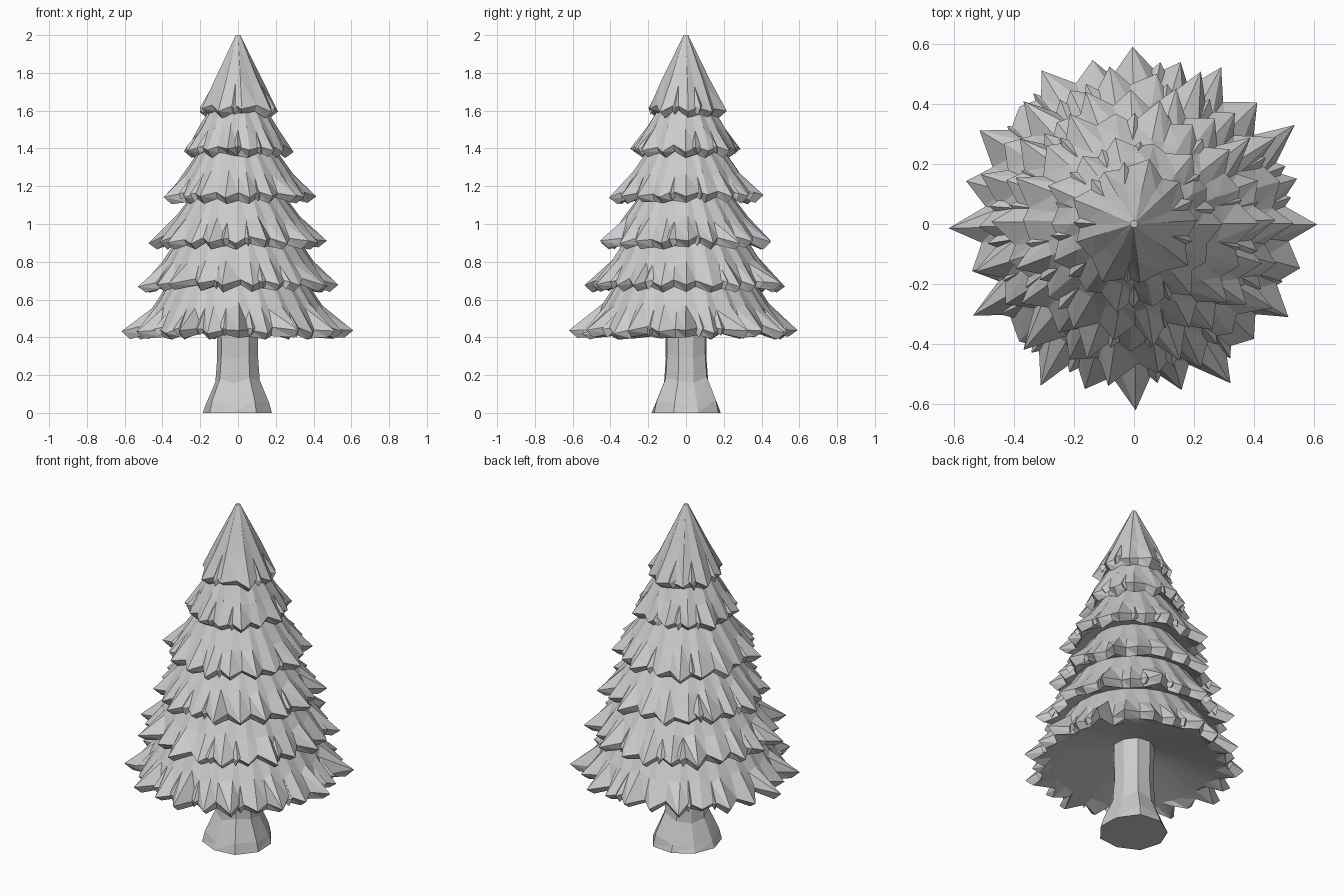
import bpy, bmesh, math, random

if "Cube" in bpy.data.objects:
    bpy.data.objects.remove(bpy.data.objects["Cube"])

random.seed(11)
TAU = 2 * math.pi
rnd = random.uniform


def polar(a, r, z):
    return (r * math.cos(a), r * math.sin(a), z)


def finish(bm, name):
    bmesh.ops.recalc_face_normals(bm, faces=bm.faces)
    me = bpy.data.meshes.new(name)
    bm.to_mesh(me)
    bm.free()
    ob = bpy.data.objects.new(name, me)
    bpy.context.collection.objects.link(ob)
    return ob


def loft(bm, rings):
    """Skin a stack of equal-length point rings and cap both ends."""
    vs = [[bm.verts.new(p) for p in ring] for ring in rings]
    n = len(vs[0])
    for a, b in zip(vs, vs[1:]):
        for i in range(n):
            j = (i + 1) % n
            bm.faces.new((a[i], a[j], b[j]))
            bm.faces.new((a[i], b[j], b[i]))
    bm.faces.new(vs[0])
    bm.faces.new(vs[-1][::-1])


def tuft(bm, ang, half, rt, zt, rb, zb, out):
    """Pointed needle clump that lies on the slope and overhangs the rim."""
    def on(u, a, push=0.0, drop=0.0):
        return bm.verts.new(polar(a, rt + (rb - rt) * u + push, zt + (zb - zt) * u - drop))
    top = on(rnd(.6, .7), ang, -0.005)
    left = on(0.95, ang - half, -0.015, rnd(0, .02))
    right = on(0.95, ang + half, -0.015, rnd(0, .02))
    tip = on(1.0, ang + rnd(-.4, .4) * half, out, 0.01)
    low = on(1.0, ang, out * 0.3, rnd(.04, .055))
    for f in ((top, left, tip), (top, tip, right), (tip, left, low), (tip, low, right),
              (low, left, top), (low, top, right)):
        bm.faces.new(f)


def tier(name, n, R, zb, rt, zt, inner_r, inner_z):
    """Skirt of branches with a jagged, thick rim and a hollow underside."""
    bm = bmesh.new()
    rings = [[] for _ in range(6)]
    notch = R * 0.83
    slope_z = zb + 0.065
    for i in range(2 * n):
        tooth = i % 2 == 0
        a = TAU * i / (2 * n) + rnd(-.22, .22) * TAU / (2 * n)
        if tooth:
            r = R * (1.0 if i % 4 == 0 else 0.92) * rnd(0.96, 1.03)
            z = zb + rnd(.03, .05)
            lip_r, lip_z = r - 0.045, z - rnd(.03, .045)
        else:
            r = notch * rnd(0.96, 1.03)
            z = slope_z + rnd(-.015, .01)
            lip_r, lip_z = r - 0.02, z - rnd(.02, .05)
        # shoulder on the slope between the top ring and the rim
        u = 0.66 + (rnd(-.1, .02) if tooth else rnd(0, .08))
        rings[0].append(polar(a, rt, zt))
        rings[1].append(polar(a, rt + (notch - rt) * u + (0.01 if tooth else -0.002),
                              zt + (slope_z - zt) * u))
        rings[2].append(polar(a, r, z))
        rings[3].append(polar(a, lip_r, max(lip_z, zb)))
        rings[4].append(polar(a, notch * 0.88, zb + 0.04))
        rings[5].append(polar(a, inner_r, inner_z))
        # clumps fill about half of the notches
        if not tooth and random.random() < 0.5:
            tuft(bm, a, rnd(.28, .42) * TAU / n,
                 rt, zt, notch, slope_z, rnd(.02, .04) * (0.6 + R * .8))
    loft(bm, rings)
    finish(bm, name)


# Branch tiers: name, teeth, tip radius, bottom z, top radius, top z, underside radius and z
tier("branch_tier_1", 24, 0.61, 0.388, 0.32, 0.76, 0.09, 0.53)
tier("branch_tier_2", 22, 0.545, 0.637, 0.28, 0.98, 0.30, 0.71)
tier("branch_tier_3", 20, 0.475, 0.865, 0.20, 1.21, 0.26, 0.94)
tier("branch_tier_4", 18, 0.415, 1.105, 0.16, 1.45, 0.18, 1.18)
tier("branch_tier_5", 14, 0.305, 1.35, 0.11, 1.67, 0.14, 1.42)
tier("branch_tier_6", 9, 0.22, 1.56, 0.012, 2.0, 0.10, 1.62)

# Trunk with a flared, slightly uneven foot
bm = bmesh.new()
sides = 9
profile = [(0.19, 0.0), (0.175, 0.05), (0.122, 0.17), (0.112, 0.30), (0.115, 0.56)]
wobble = [rnd(-.05, .05) for _ in range(sides)]
loft(bm, [[polar(TAU * (i + 0.5) / sides, r * (1 + wobble[i]),
                 z if z in (0.0, 0.56) else z + wobble[i] * 0.5)
           for i in range(sides)] for r, z in profile])
finish(bm, "trunk")
